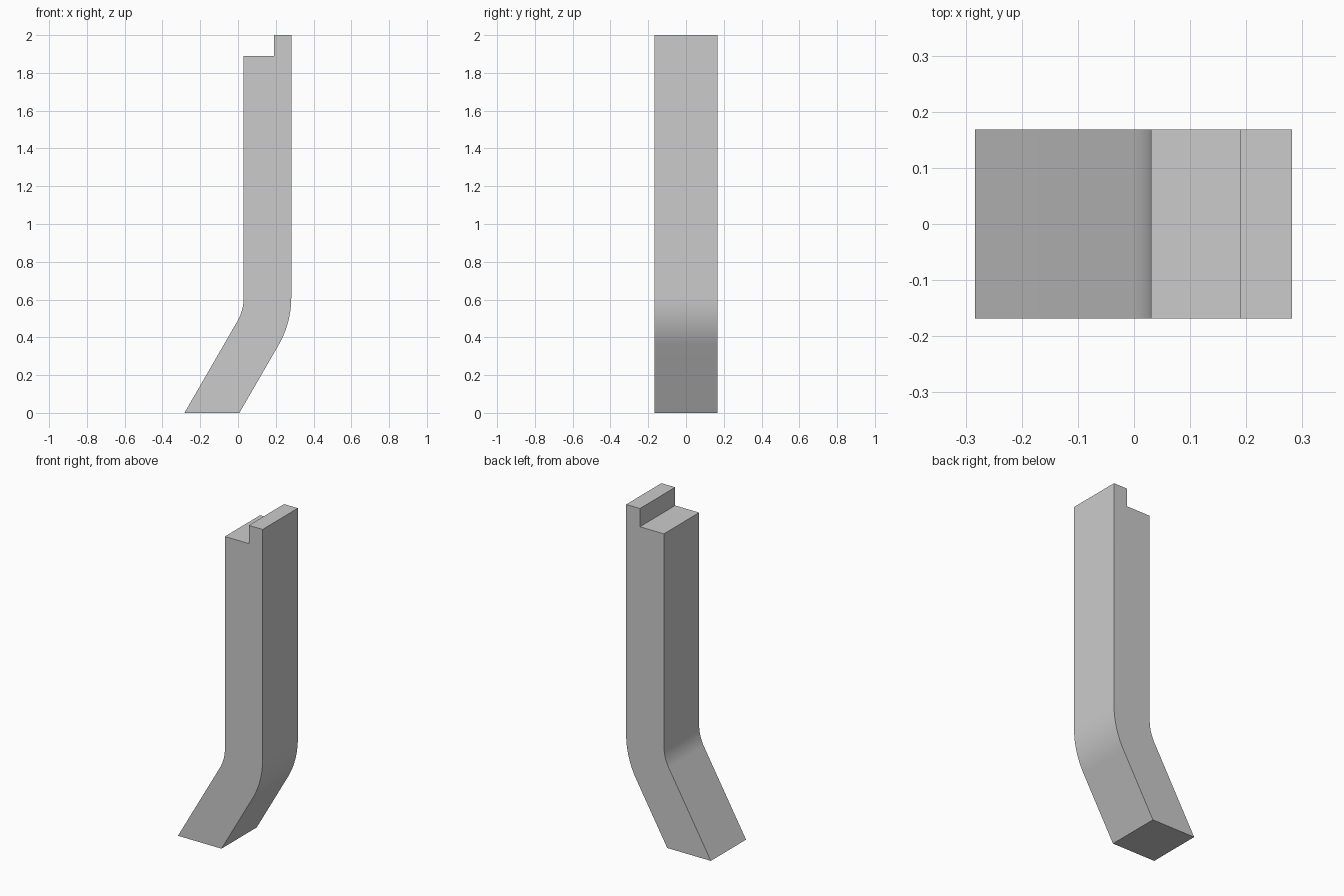
import bpy, bmesh, math

cube = bpy.data.objects.get("Cube")
if cube:
    bpy.data.objects.remove(cube, do_unlink=True)

grey = bpy.data.materials.new("plain grey")
grey.use_nodes = True
colour = (0.6, 0.6, 0.6, 1)
grey.diffuse_color = colour
grey.node_tree.nodes["Principled BSDF"].inputs["Base Color"].default_value = colour

# Side profile: straight shaft, concentric bend, slanted foot
LEFT, RIGHT, STEP = 0.03, 0.282, 0.19
TOP, LEDGE, BEND_Z = 2.0, 1.89, 0.61
DEPTH, INNER_R, LEAN, STEPS = 0.336, 0.25, math.radians(30), 12
centre_x = LEFT - INNER_R


def side(radius):
    """Bend from the shaft down, then the slanted edge to the ground."""
    points = []
    for i in range(STEPS + 1):
        a = LEAN * i / STEPS
        points.append((centre_x + radius * math.cos(a), BEND_Z - radius * math.sin(a)))
    x, z = points[-1]
    points.append((x - z * math.tan(LEAN), 0))
    return points


outer = side(RIGHT - centre_x)
inner = side(INNER_R)
notch = [(LEFT, LEDGE), (STEP, LEDGE), (STEP, TOP), (RIGHT, TOP)]
profile = notch + outer + inner[::-1]

# Extrude the profile through the depth
bm = bmesh.new()
face = bm.faces.new([bm.verts.new((x, -DEPTH / 2, z)) for x, z in profile])
extruded = bmesh.ops.extrude_face_region(bm, geom=[face])
moved = [v for v in extruded["geom"] if isinstance(v, bmesh.types.BMVert)]
bmesh.ops.translate(bm, verts=moved, vec=(0, DEPTH, 0))
bmesh.ops.recalc_face_normals(bm, faces=bm.faces)

mesh = bpy.data.meshes.new("bent_post")
bm.to_mesh(mesh)
bm.free()
mesh.materials.append(grey)
post = bpy.data.objects.new("bent_post", mesh)
bpy.context.collection.objects.link(post)

# Smooth the bend, keep the corners crisp
bpy.ops.object.select_all(action="DESELECT")
post.select_set(True)
bpy.context.view_layer.objects.active = post
bpy.ops.object.shade_smooth_by_angle(angle=math.radians(20))
